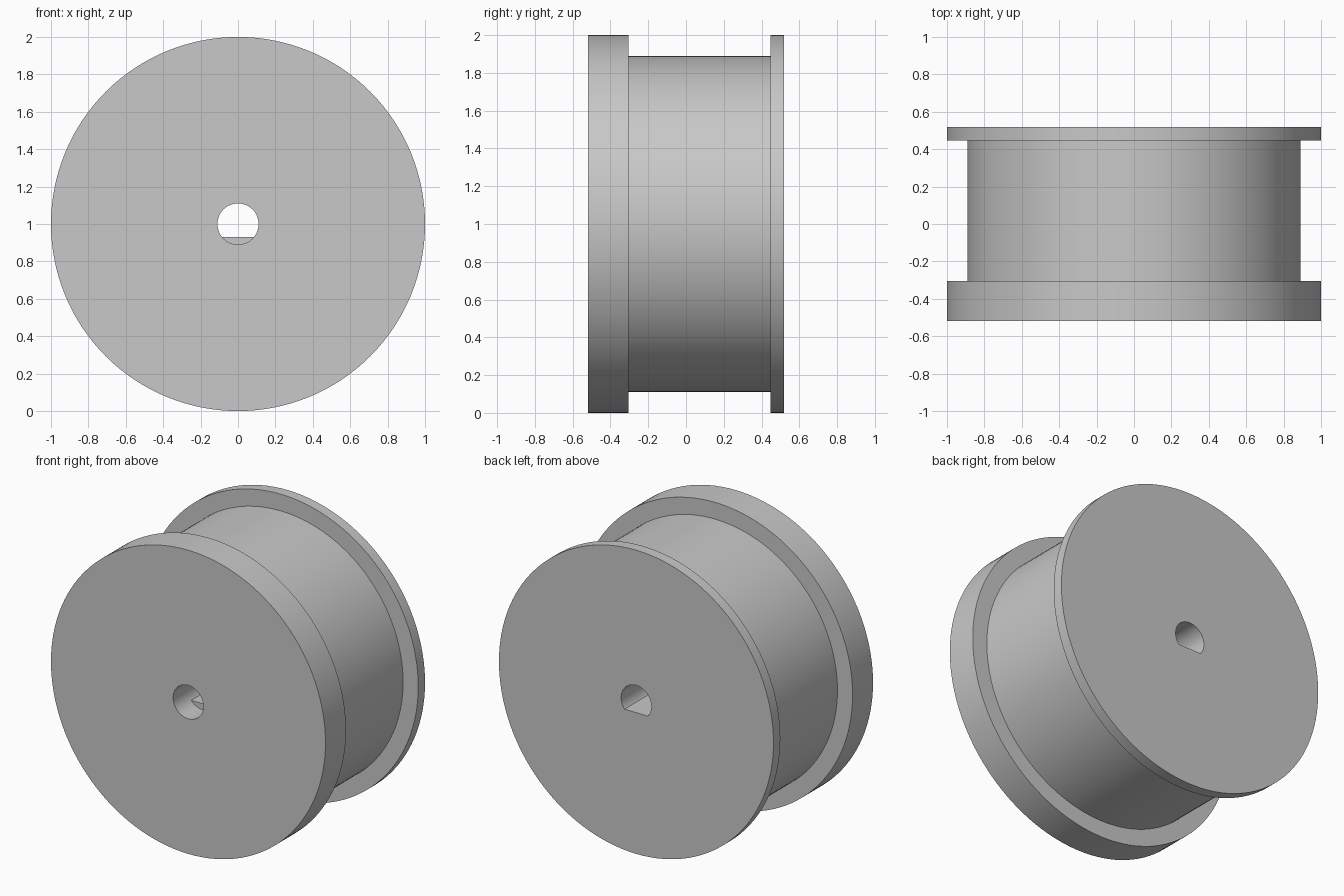
import bpy, bmesh, math

cube = bpy.data.objects.get("Cube")
if cube:
    bpy.data.objects.remove(cube, do_unlink=True)

SEGMENTS = 128
AXLE_Z = 1.0
BORE = 0.11
FLAT = -BORE * math.sin(math.radians(39.375))  # flat side of the D-shaped bore

grey = bpy.data.materials.new("plain grey")
grey.use_nodes = True
colour = (0.58, 0.58, 0.58, 1)
grey.diffuse_color = colour
grey.node_tree.nodes["Principled BSDF"].inputs["Base Color"].default_value = colour

# Closed profile: (radius, y, whether the ring is cut by the flat)
PROFILE = [
    (BORE, -0.518, False), (1.0, -0.518, False),   # front flange
    (1.0, -0.305, False), (0.89, -0.305, False),   # drum
    (0.89, 0.447, False), (1.0, 0.447, False),     # back flange
    (1.0, 0.518, False), (BORE, 0.518, True),
    (BORE, -0.365, True), (BORE, -0.365, False),   # step into the D-shaped bore
]


def ring(bm, radius, y, flat):
    verts = []
    for i in range(SEGMENTS):
        a = math.tau * i / SEGMENTS
        z = radius * math.sin(a)
        if flat:
            z = max(z, FLAT)
        verts.append(bm.verts.new((radius * math.cos(a), y, AXLE_Z + z)))
    return verts


# Spool: revolve the profile about the axle
bm = bmesh.new()
rings = [ring(bm, *p) for p in PROFILE]
for r, a in enumerate(rings):
    b = rings[(r + 1) % len(rings)]
    for i in range(SEGMENTS):
        j = (i + 1) % SEGMENTS
        bm.faces.new((a[i], a[j], b[j], b[i]))
bmesh.ops.remove_doubles(bm, verts=bm.verts, dist=1e-5)
bmesh.ops.recalc_face_normals(bm, faces=bm.faces)

mesh = bpy.data.meshes.new("spool_wheel")
bm.to_mesh(mesh)
bm.free()
mesh.materials.append(grey)
wheel = bpy.data.objects.new("spool_wheel", mesh)
bpy.context.collection.objects.link(wheel)

bpy.ops.object.select_all(action='DESELECT')
wheel.select_set(True)
bpy.context.view_layer.objects.active = wheel
bpy.ops.object.shade_smooth_by_angle(angle=math.radians(30))
